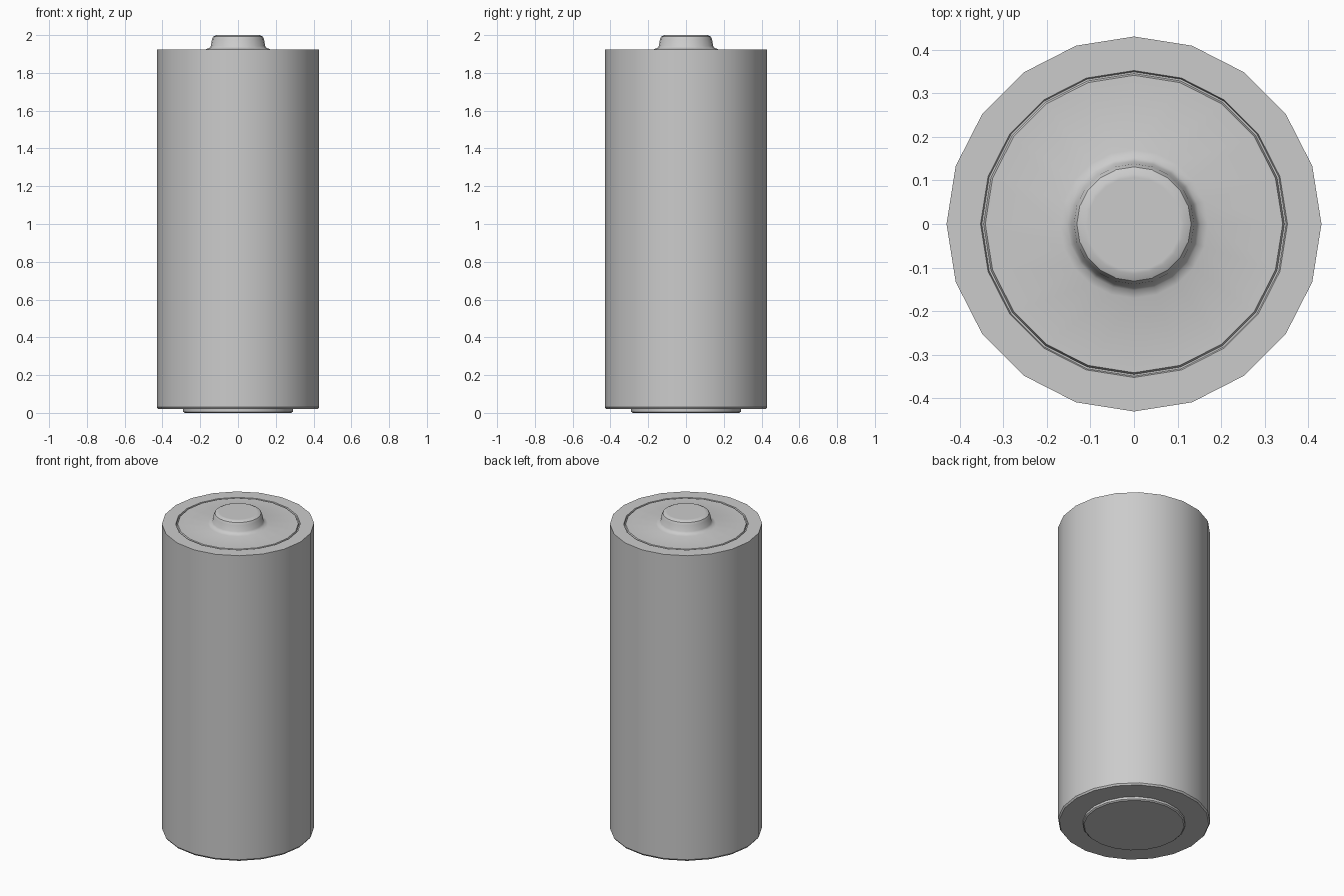
import bpy, bmesh
from math import cos, sin, tau

if "Cube" in bpy.data.objects:
    bpy.data.objects.remove(bpy.data.objects["Cube"])

SIDES = 20


def lathe(name, profile):
    """Revolve (radius, z) points around z; end points are capped flat."""
    bm = bmesh.new()
    rings = [[bm.verts.new((r * cos(tau * i / SIDES), r * sin(tau * i / SIDES), z))
              for i in range(SIDES)] for r, z in profile]
    for a, b in zip(rings, rings[1:]):
        for i in range(SIDES):
            j = (i + 1) % SIDES
            bm.faces.new((a[i], a[j], b[j], b[i]))
    bm.faces.new(rings[0][::-1])
    bm.faces.new(rings[-1])
    bmesh.ops.recalc_face_normals(bm, faces=bm.faces)
    mesh = bpy.data.meshes.new(name)
    bm.to_mesh(mesh)
    bm.free()
    obj = bpy.data.objects.new(name, mesh)
    bpy.context.collection.objects.link(obj)
    bpy.ops.object.select_all(action='DESELECT')
    obj.select_set(True)
    bpy.context.view_layer.objects.active = obj
    bpy.ops.object.shade_smooth_by_angle(angle=0.6)
    return obj


# One watertight shell: raised base contact, casing, grooved top and button
lathe("battery_cell", [
    # base contact
    (0.283, 0.0), (0.29, 0.006), (0.29, 0.02),
    # casing with a small lower bevel
    (0.423, 0.02), (0.43, 0.03), (0.43, 1.925),
    # groove between rim and top disc
    (0.352, 1.925), (0.349, 1.915), (0.345, 1.915), (0.341, 1.925),
    # positive button with flared foot and rounded shoulder
    (0.17, 1.925), (0.152, 1.932), (0.144, 1.942), (0.138, 1.978),
    (0.131, 1.992), (0.115, 2.0), (0.107, 2.0),
])
